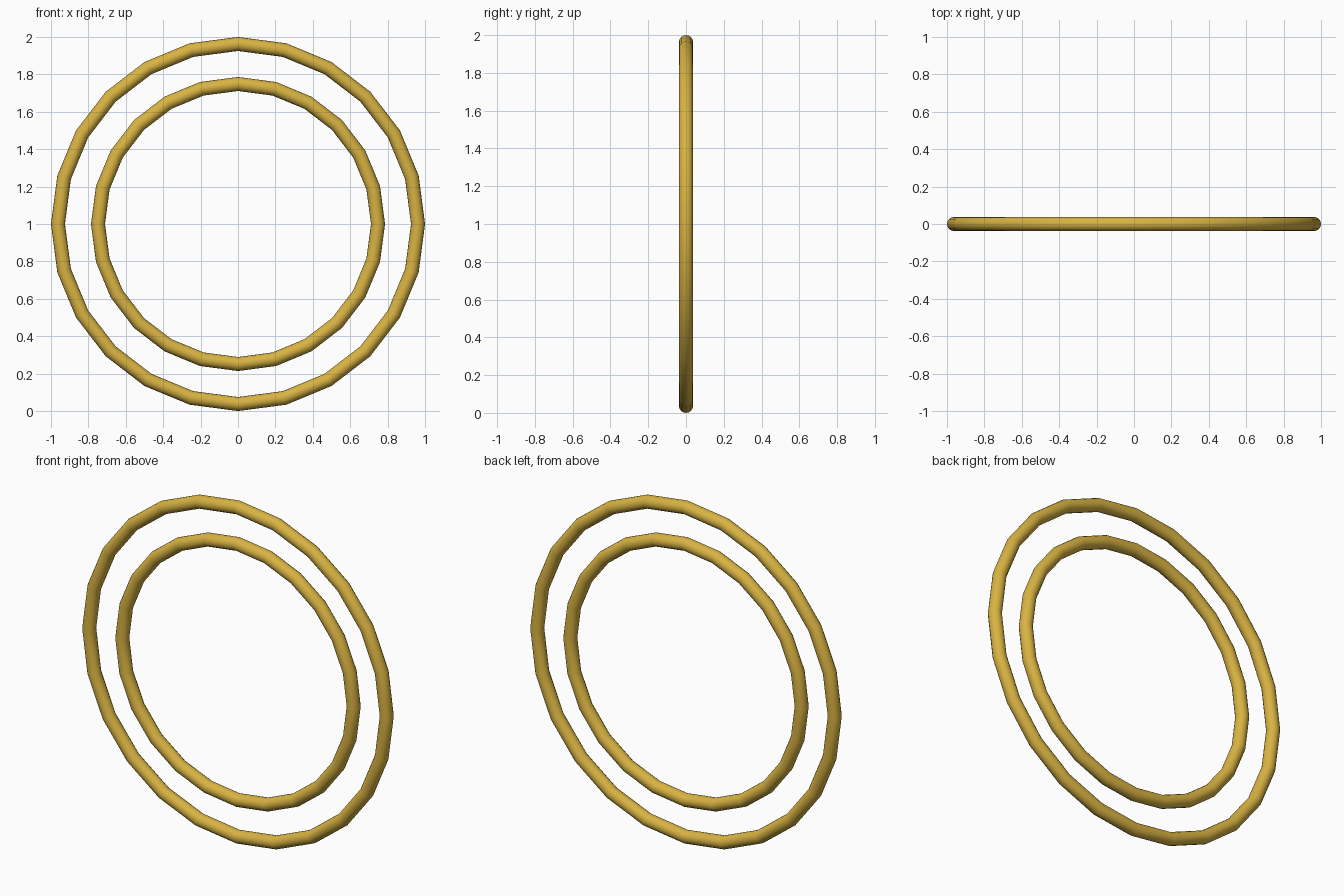
import bpy, math

if "Cube" in bpy.data.objects:
    bpy.data.objects.remove(bpy.data.objects["Cube"])

gold = bpy.data.materials.new("gold")
gold.diffuse_color = (0.69, 0.45, 0.055, 1)
gold.use_nodes = True
gold.node_tree.nodes["Principled BSDF"].inputs["Base Color"].default_value = gold.diffuse_color

TUBE = 0.0375


def ring(name, outer_radius):
    # Upright 24-sided hoop with a round tube section
    bpy.ops.mesh.primitive_torus_add(
        major_segments=24, minor_segments=16,
        major_radius=outer_radius - TUBE, minor_radius=TUBE,
        location=(0, 0, 1), rotation=(math.pi / 2, 0, 0))
    ob = bpy.context.object
    ob.name = name
    ob.data.materials.append(gold)
    bpy.ops.object.transform_apply(location=False, rotation=True, scale=True)
    bpy.ops.object.shade_smooth_by_angle(angle=math.radians(30))


# Two concentric hoops
ring("outer_ring", 1.0)
ring("inner_ring", 0.786)
